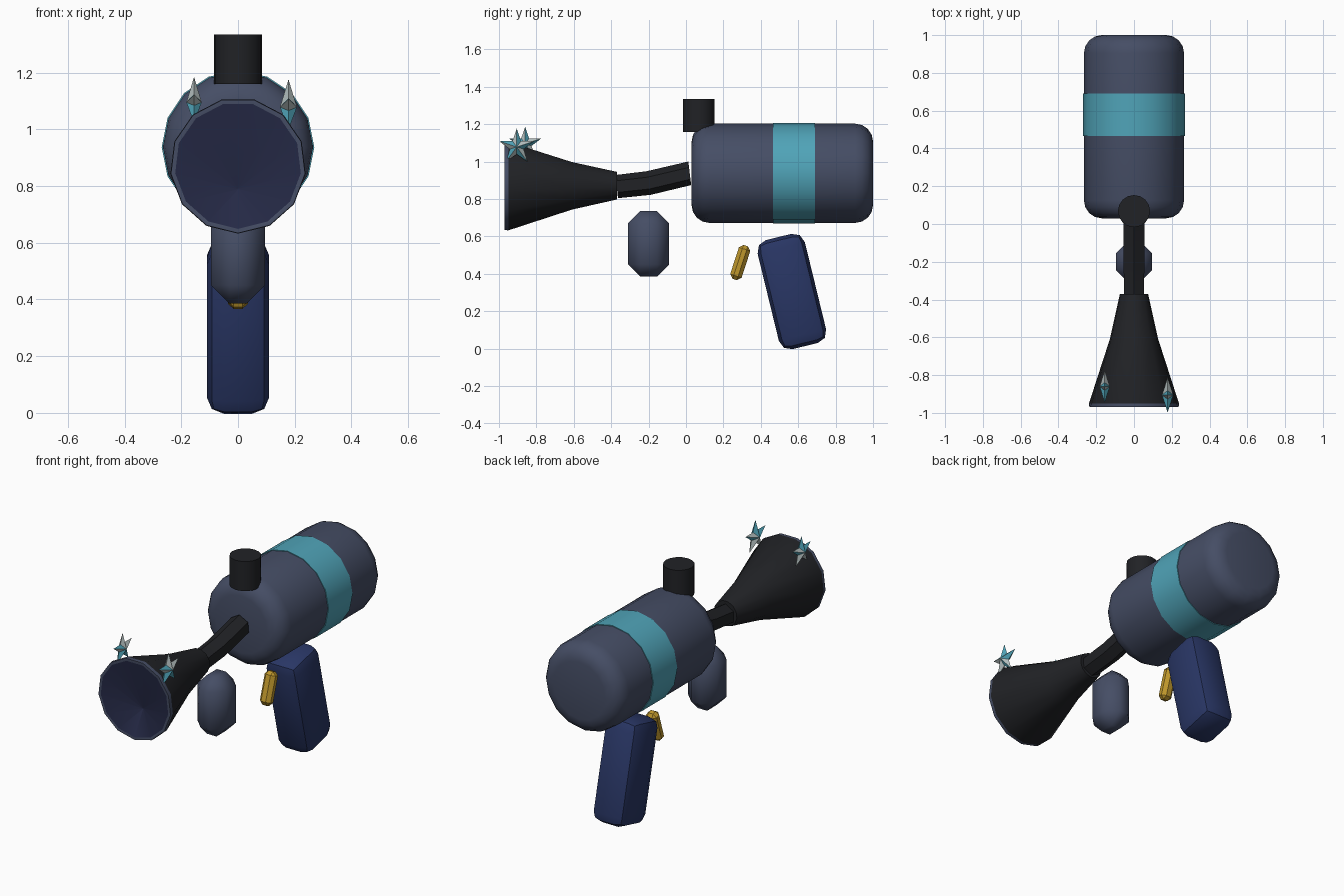
import bpy, bmesh, math
from mathutils import Matrix, Vector

if "Cube" in bpy.data.objects:
    bpy.data.objects.remove(bpy.data.objects["Cube"])


def material(name, rgb):
    m = bpy.data.materials.new(name)
    m.diffuse_color = (*rgb, 1)
    m.use_nodes = True
    m.node_tree.nodes["Principled BSDF"].inputs["Base Color"].default_value = m.diffuse_color
    return m


SLATE = material("slate", (0.06, 0.075, 0.13))
BLACK = material("black", (0.015, 0.016, 0.019))
TEAL = material("teal", (0.08, 0.37, 0.48))
NAVY = material("navy", (0.022, 0.037, 0.13))
INNER = material("dark_navy", (0.018, 0.022, 0.06))
GOLD = material("gold", (0.52, 0.31, 0.025))
SILVER = material("silver", (0.45, 0.52, 0.52))


def finish(name, bm, mats, angle=30):
    bmesh.ops.recalc_face_normals(bm, faces=bm.faces)
    me = bpy.data.meshes.new(name)
    bm.to_mesh(me)
    bm.free()
    for m in mats:
        me.materials.append(m)
    ob = bpy.data.objects.new(name, me)
    bpy.context.collection.objects.link(ob)
    if angle:
        bpy.ops.object.select_all(action='DESELECT')
        ob.select_set(True)
        bpy.context.view_layer.objects.active = ob
        bpy.ops.object.shade_smooth_by_angle(angle=math.radians(angle))
    return ob


def loft(name, rings, sides, mats, start=0, slots=None, tilts=None):
    """Closed tube along y through rings of (y, z, radius)."""
    bm = bmesh.new()
    loops = []
    for k, (y, z, r) in enumerate(rings):
        t = tilts[k] if tilts else 0
        angs = [math.radians(start) + math.tau * i / sides for i in range(sides)]
        loops.append([bm.verts.new((r * math.cos(a), y - t * r * math.sin(a), z + r * math.sin(a)))
                      for a in angs])
    for k, (a, b) in enumerate(zip(loops, loops[1:])):
        for i in range(sides):
            j = (i + 1) % sides
            f = bm.faces.new((a[i], a[j], b[j], b[i]))
            f.material_index = slots[k] if slots else 0
    bm.faces.new(loops[0])
    bm.faces.new(loops[-1]).material_index = slots[-1] if slots else 0
    return finish(name, bm, mats)


def box(name, size, centre, tilt, bevel, segments, mat, angle=30):
    """Bevelled box leaning about the x axis."""
    bm = bmesh.new()
    bmesh.ops.create_cube(bm, size=1, matrix=Matrix.Diagonal((*size, 1)))
    bmesh.ops.bevel(bm, geom=bm.edges[:], offset=bevel, segments=segments,
                    profile=0.5, affect='EDGES')
    bm.transform(Matrix.Translation(centre) @ Matrix.Rotation(math.radians(tilt), 4, 'X'))
    return finish(name, bm, [mat], angle)


def star(name, centre, radius, inner, depth):
    """Five-pointed faceted star in the yz plane, each arm half silver, half teal."""
    bm = bmesh.new()
    c = Vector(centre)
    rim = []
    for i in range(10):
        a = math.pi / 2 + math.pi * i / 5
        r = inner if i % 2 else radius
        rim.append(bm.verts.new(c + Vector((0, r * math.cos(a), r * math.sin(a)))))
    for s in (-1, 1):
        tip = bm.verts.new(c + Vector((s * depth, 0, 0)))
        for i in range(10):
            f = bm.faces.new((rim[i], rim[(i + 1) % 10], tip))
            f.material_index = i % 2
    return finish(name, bm, [SILVER, TEAL], 0)


# Tank body with rounded ends
R, B, ZC = 0.265, 0.095, 0.937
arc = [math.pi / 2 * i / 4 for i in range(5)]
body = [(0.03 + B * (1 - math.sin(a)), ZC, R - B * (1 - math.cos(a))) for a in reversed(arc)]
body += [(1.0 - B * (1 - math.sin(a)), ZC, R - B * (1 - math.cos(a))) for a in arc]
loft("tank_body", body, 16, [SLATE])

# Coloured band round the tank
loft("tank_band", [(0.465, ZC, 0.269), (0.69, ZC, 0.269)], 16, [TEAL])

# Bent hexagonal neck
loft("neck", [(0.02, 0.937, 0.063), (-0.2, 0.885, 0.063), (-0.37, 0.866, 0.062)],
     6, [BLACK], 90, tilts=[0.12, 0.18, 0.1])

# Flared horn with rim and shallow bowl
loft("horn", [(-0.37, 0.872, 0.075), (-0.61, 0.872, 0.129), (-0.95, 0.872, 0.24),
              (-0.97, 0.872, 0.238), (-0.97, 0.872, 0.223), (-0.89, 0.79, 0.003)],
     13, [BLACK, SLATE, INNER], -90, slots=[0, 0, 1, 1, 2])

# Upright filler cap
bm = bmesh.new()
bmesh.ops.create_cone(bm, cap_ends=True, segments=16, radius1=0.085, radius2=0.085, depth=0.175,
                      matrix=Matrix.Translation((0, 0.068, 1.2465)))
finish("filler_cap", bm, [BLACK])

# Grips and trigger
box("rear_handle", (0.22, 0.26, 0.6), (0, 0.566, 0.305), 13.7, 0.06, 2, NAVY)
box("front_grip", (0.19, 0.22, 0.35), (0, -0.2, 0.56), 0, 0.065, 1, SLATE, 50)
box("trigger", (0.07, 0.064, 0.19), (0, 0.29, 0.46), -18, 0.02, 1, GOLD)

# Stars on the horn
star("star_left", (-0.155, -0.86, 1.095), 0.09, 0.036, 0.027)
star("star_right", (0.178, -0.905, 1.078), 0.098, 0.039, 0.03)
